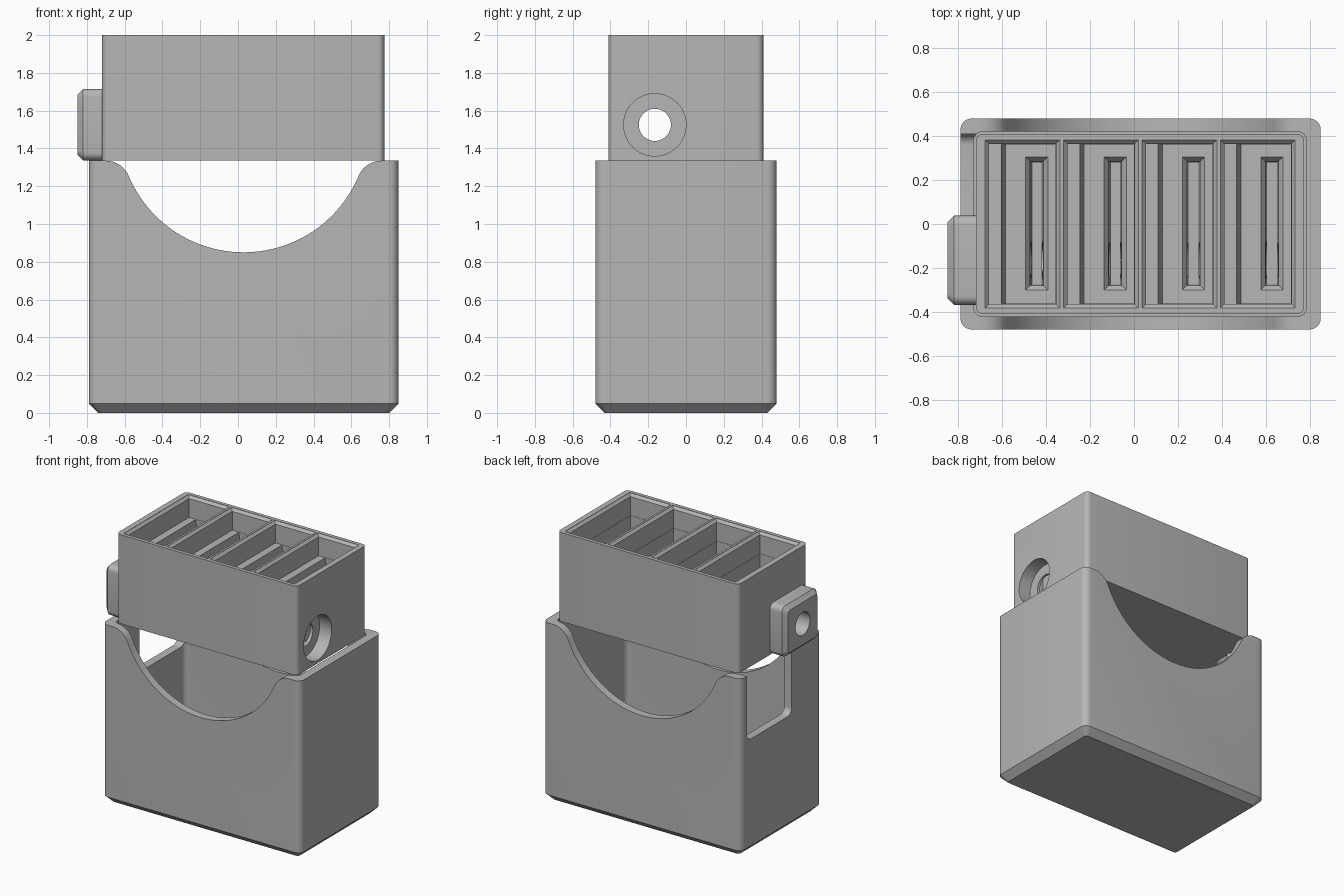
import bpy, bmesh, math

if "Cube" in bpy.data.objects:
    bpy.data.objects.remove(bpy.data.objects["Cube"])

grey = bpy.data.materials.new("plain grey")
grey.diffuse_color = (0.47, 0.47, 0.47, 1)
grey.use_nodes = True
grey.node_tree.nodes["Principled BSDF"].inputs["Base Color"].default_value = grey.diffuse_color

AXES = {"x": lambda a, b, c: (c, a, b),
        "y": lambda a, b, c: (a, c, b),
        "z": lambda a, b, c: (a, b, c)}


def loft(name, rings, axis="z"):
    """Closed solid through rings given as (outline points, position on axis)."""
    bm = bmesh.new()
    place = AXES[axis]
    loops = [[bm.verts.new(place(a, b, c)) for a, b in pts] for pts, c in rings]
    n = len(loops[0])
    for low, high in zip(loops, loops[1:]):
        for i in range(n):
            j = (i + 1) % n
            bm.faces.new((low[i], low[j], high[j], high[i]))
    bm.faces.new(loops[0][::-1])
    bm.faces.new(loops[-1])
    bmesh.ops.recalc_face_normals(bm, faces=bm.faces)
    me = bpy.data.meshes.new(name)
    bm.to_mesh(me)
    bm.free()
    me.materials.append(grey)
    ob = bpy.data.objects.new(name, me)
    bpy.context.collection.objects.link(ob)
    return ob


def rect(a0, a1, b0, b1, r=0.0, seg=6):
    """Rectangle outline with rounded corners."""
    if r == 0:
        return [(a0, b0), (a1, b0), (a1, b1), (a0, b1)]
    pts = []
    for k, (ca, cb) in enumerate([(a1 - r, b1 - r), (a0 + r, b1 - r),
                                  (a0 + r, b0 + r), (a1 - r, b0 + r)]):
        for i in range(seg + 1):
            t = math.pi / 2 * (k + i / seg)
            pts.append((ca + r * math.cos(t), cb + r * math.sin(t)))
    return pts


def circle(a, b, r, n=48):
    return [(a + r * math.cos(2 * math.pi * i / n),
             b + r * math.sin(2 * math.pi * i / n)) for i in range(n)]


def cut(ob, cutter):
    cutter.hide_render = True
    m = ob.modifiers.new("cut", "BOOLEAN")
    m.operation, m.solver, m.object = "DIFFERENCE", "EXACT", cutter
    bpy.context.view_layer.objects.active = ob
    bpy.ops.object.modifier_apply(modifier=m.name)
    bpy.data.objects.remove(cutter)


def smooth(ob):
    bpy.ops.object.select_all(action="DESELECT")
    ob.select_set(True)
    bpy.context.view_layer.objects.active = ob
    bpy.ops.object.shade_smooth_by_angle(angle=math.radians(30))


# Sleeve: rounded box with a chamfered foot
TOP = 1.335
sleeve = loft("sleeve", [
    (rect(-0.74, 0.80, -0.43, 0.43, 0.02), 0),
    (rect(-0.79, 0.85, -0.48, 0.48, 0.05), 0.05),
    (rect(-0.79, 0.85, -0.48, 0.48, 0.05), TOP)])
cut(sleeve, loft("cavity", [
    (rect(-0.73, 0.785, -0.42, 0.42, 0.04), 0.06),
    (rect(-0.73, 0.785, -0.42, 0.42, 0.04), 1.5)]))

# Thumb scoop through front and back, with rounded shoulders
CX, CZ, R, F = 0.03, 1.51, 0.66, 0.13
fz = TOP - F
fx = math.sqrt((R + F) ** 2 - (CZ - fz) ** 2)
turn = math.atan2(CZ - fz, fx)
left = []
for i in range(9):                       # shoulder
    t = math.pi / 2 + (turn - math.pi / 2) * i / 8
    left.append((-fx + F * math.cos(t), fz + F * math.sin(t)))
for i in range(1, 21):                   # bowl, down to the middle
    t = math.pi + turn + (math.pi / 2 - turn) * i / 20
    left.append((R * math.cos(t), CZ + R * math.sin(t)))
half = [(-fx, 1.5)] + left
scoop = half + [(-x, z) for x, z in half[-2::-1]]
cut(sleeve, loft("scoop", [([(x + CX, z) for x, z in scoop], -1),
                           ([(x + CX, z) for x, z in scoop], 1)], "y"))

# Notch for the lug in the left wall
notch = rect(-0.12, 0.41, 0.85, 1.6, 0.05)
cut(sleeve, loft("notch", [(notch, -1), (notch, -0.6)], "x"))
smooth(sleeve)

# Tray
tray_outline = rect(-0.72, 0.775, -0.41, 0.41, 0.035)
tray = loft("tray", [(tray_outline, TOP), (tray_outline, 2)])
for k in range(4):
    x0 = -0.66 + 0.357 * k
    x1 = x0 + 0.305
    e = 0.018
    # compartment with a bevelled mouth
    cut(tray, loft("compartment", [
        (rect(x0, x1, -0.365, 0.365), 1.84),
        (rect(x0, x1, -0.365, 0.365), 1.98),
        (rect(x0 - e, x1 + e, -0.365 - e, 0.365 + e), 1.998),
        (rect(x0 - e, x1 + e, -0.365 - e, 0.365 + e), 2.1)]))
    # deeper floor beside the ledge
    cut(tray, loft("deep_floor", [
        (rect(x0 + 0.075, x1 - 0.002, -0.363, 0.363), 1.70),
        (rect(x0 + 0.055, x1 - 0.002, -0.363, 0.363), 1.85)]))
    # bevelled slot in the floor
    xs = x0 + 0.217
    cut(tray, loft("slot", [
        (rect(xs - 0.022, xs + 0.022, -0.275, 0.28), 1.42),
        (rect(xs - 0.030, xs + 0.030, -0.28, 0.285), 1.675),
        (rect(xs - 0.055, xs + 0.055, -0.305, 0.31), 1.705),
        (rect(xs - 0.055, xs + 0.055, -0.305, 0.31), 1.75)]))

# Cross bore and the wide recess at its right end
HY, HZ = -0.165, 1.525
bore = circle(HY, HZ, 0.085)
recess = circle(HY, HZ, 0.165)
cut(tray, loft("bore", [(bore, -1), (bore, 1)], "x"))
cut(tray, loft("recess", [(recess, 0.675), (recess, 1)], "x"))
smooth(tray)

# Lug on the left side, bored through
c = 0.03
full = rect(HY - 0.203, HY + 0.203, TOP + 0.002, 1.715, 0.04)
face = rect(HY - 0.203 + c, HY + 0.203 - c, TOP + 0.002 + c, 1.715 - c, 0.025)
lug = loft("lug", [(face, -0.85), (full, -0.85 + c), (full, -0.715)], "x")
cut(lug, loft("lug_bore", [(bore, -1), (bore, -0.5)], "x"))
smooth(lug)
